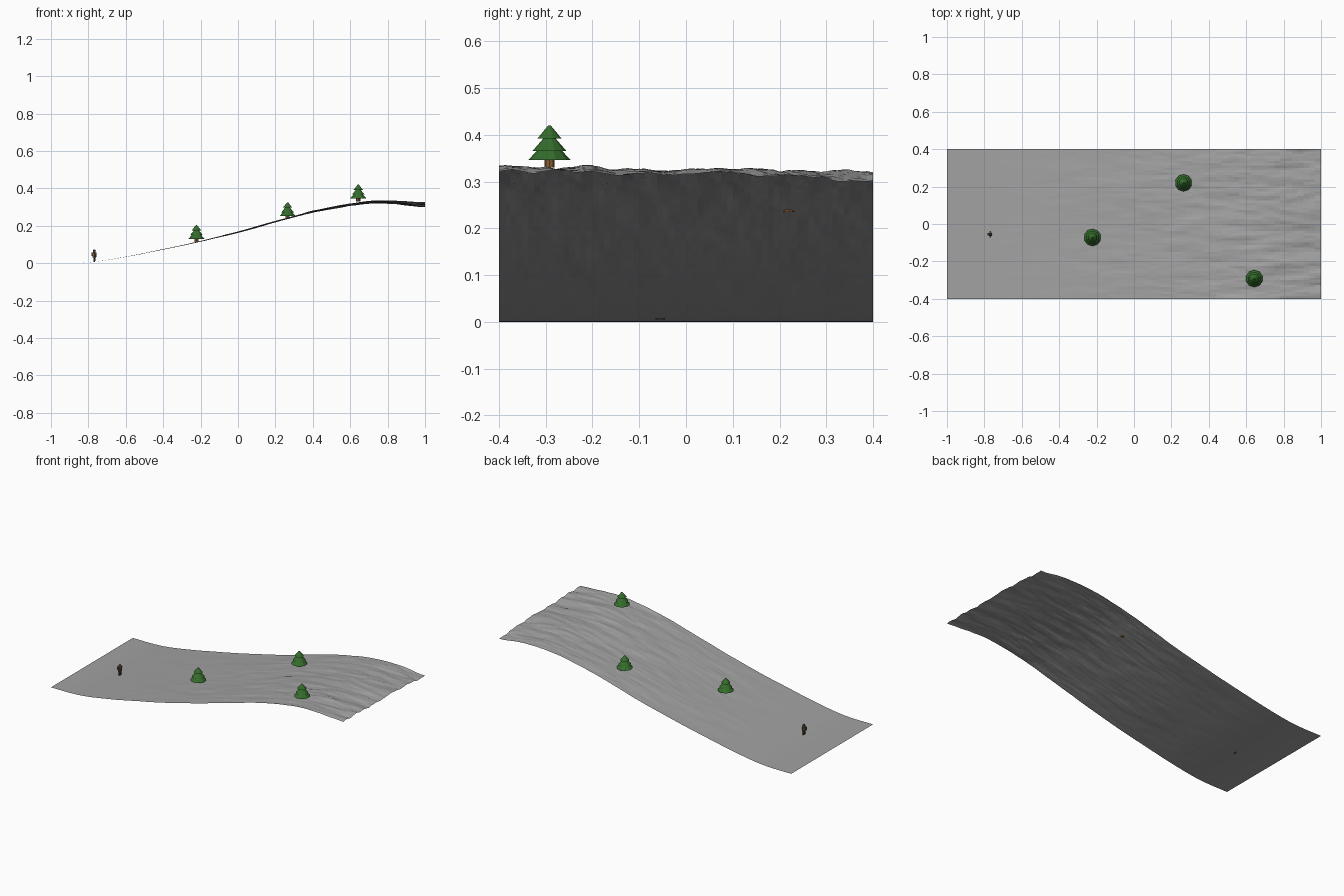
import bpy, bmesh, math
from mathutils import Vector, Matrix, noise

if "Cube" in bpy.data.objects:
    bpy.data.objects.remove(bpy.data.objects["Cube"])

def material(name, rgb):
    m = bpy.data.materials.new(name)
    m.diffuse_color = (*rgb, 1)
    m.use_nodes = True
    m.node_tree.nodes["Principled BSDF"].inputs["Base Color"].default_value = m.diffuse_color
    return m

ROCK = material("grey slope", (0.36, 0.36, 0.36))
LEAF = material("pine green", (0.035, 0.15, 0.025))
BARK = material("bark brown", (0.26, 0.11, 0.035))
CLOTH = material("dark clothing", (0.07, 0.065, 0.06))
COAT = material("brown coat", (0.20, 0.10, 0.045))
SKIN = material("skin", (0.50, 0.30, 0.18))

def finish(name, bm, mats):
    me = bpy.data.meshes.new(name)
    bm.to_mesh(me)
    bm.free()
    for m in mats:
        me.materials.append(m)
    ob = bpy.data.objects.new(name, me)
    bpy.context.collection.objects.link(ob)
    return ob

# Slope height: smooth profile along x, roughness growing uphill
PROFILE = [(-1.0, 0.0), (-0.8, 0.004), (-0.6, 0.034), (-0.4, 0.074), (-0.2, 0.117),
           (0.0, 0.167), (0.2, 0.222), (0.4, 0.275), (0.6, 0.311), (0.75, 0.327), (1.0, 0.316)]

def profile(x):
    n = len(PROFILE)
    i = max(i for i in range(n - 1) if PROFILE[i][0] <= x + 1e-6)
    (x0, z0), (x1, z1) = PROFILE[i], PROFILE[i + 1]
    def slope(k):
        a, b = PROFILE[max(k - 1, 0)], PROFILE[min(k + 1, n - 1)]
        return 0 if k == 0 else (b[1] - a[1]) / (b[0] - a[0])
    h = x1 - x0
    t = (x - x0) / h
    return ((2*t**3 - 3*t*t + 1) * z0 + (t**3 - 2*t*t + t) * h * slope(i)
            + (3*t*t - 2*t**3) * z1 + (t**3 - t*t) * h * slope(i + 1))

def ground(x, y):
    rise = max(0.0, min(1.0, (x + 0.85) / 1.85))
    broad = noise.noise(Vector((x * 2.2, y * 5 + 3, 1.7))) * 0.008
    fine = noise.fractal(Vector((x * 5, y * 16, 4.2)), 0.8, 2.2, 3) * 0.008
    return max(0.0, profile(x) + rise ** 1.4 * (broad + fine) - 0.025 * rise ** 2 * y)

bm = bmesh.new()
bmesh.ops.create_grid(bm, x_segments=64, y_segments=64, size=1)
for v in bm.verts:
    v.co.y *= 0.4
    v.co.z = ground(v.co.x, v.co.y)
finish("mountain_slope", bm, [ROCK])

# Pines: trunk and three stacked cones
def cone(bm, r1, r2, z0, z1, sides, mat, x=0, y=0):
    before = set(bm.faces)
    bmesh.ops.create_cone(bm, cap_ends=True, segments=sides, radius1=r1, radius2=r2,
                          depth=z1 - z0, matrix=Matrix.Translation((x, y, (z0 + z1) / 2)))
    for f in set(bm.faces) - before:
        f.material_index = mat

def pine(name, x, y, top):
    bm = bmesh.new()
    cone(bm, 0.011, 0.011, -0.090, -0.06, 8, 0)
    for r, r2, z0, z1 in ((0.046, 0.016, -0.074, -0.043), (0.036, 0.010, -0.054, -0.024),
                          (0.026, 0.003, -0.028, 0.0)):
        cone(bm, r, r2, z0, z1, 10, 1)
    bmesh.ops.translate(bm, verts=bm.verts, vec=(x, y, top))
    finish(name, bm, [BARK, LEAF])

for i, p in enumerate([(-0.222, -0.072, 0.204), (0.265, 0.22, 0.325), (0.643, -0.292, 0.42)]):
    pine(f"pine_tree_{i + 1}", *p)

# Small walker standing at the foot of the slope
bm = bmesh.new()
for s in (-1, 1):
    cone(bm, 0.0045, 0.0055, 0.0, 0.028, 8, 0, 0, s * 0.006)      # legs
    cone(bm, 0.003, 0.004, 0.026, 0.051, 6, 1, 0, s * 0.014)      # arms
cone(bm, 0.010, 0.011, 0.026, 0.052, 8, 1)                        # body
before = set(bm.faces)
bmesh.ops.create_icosphere(bm, subdivisions=1, radius=0.0085,
                           matrix=Matrix.Translation((0, 0, 0.058)))
for f in set(bm.faces) - before:
    f.material_index = 2
cone(bm, 0.0095, 0.004, 0.060, 0.067, 8, 0)                       # hat
bmesh.ops.create_cube(bm, size=1, matrix=Matrix.Translation((-0.012, 0, 0.042))
                      @ Matrix.Diagonal((0.009, 0.015, 0.018, 1)))  # backpack
bmesh.ops.translate(bm, verts=bm.verts, vec=(-0.768, -0.055, 0.005))
finish("walker", bm, [CLOTH, COAT, SKIN])
